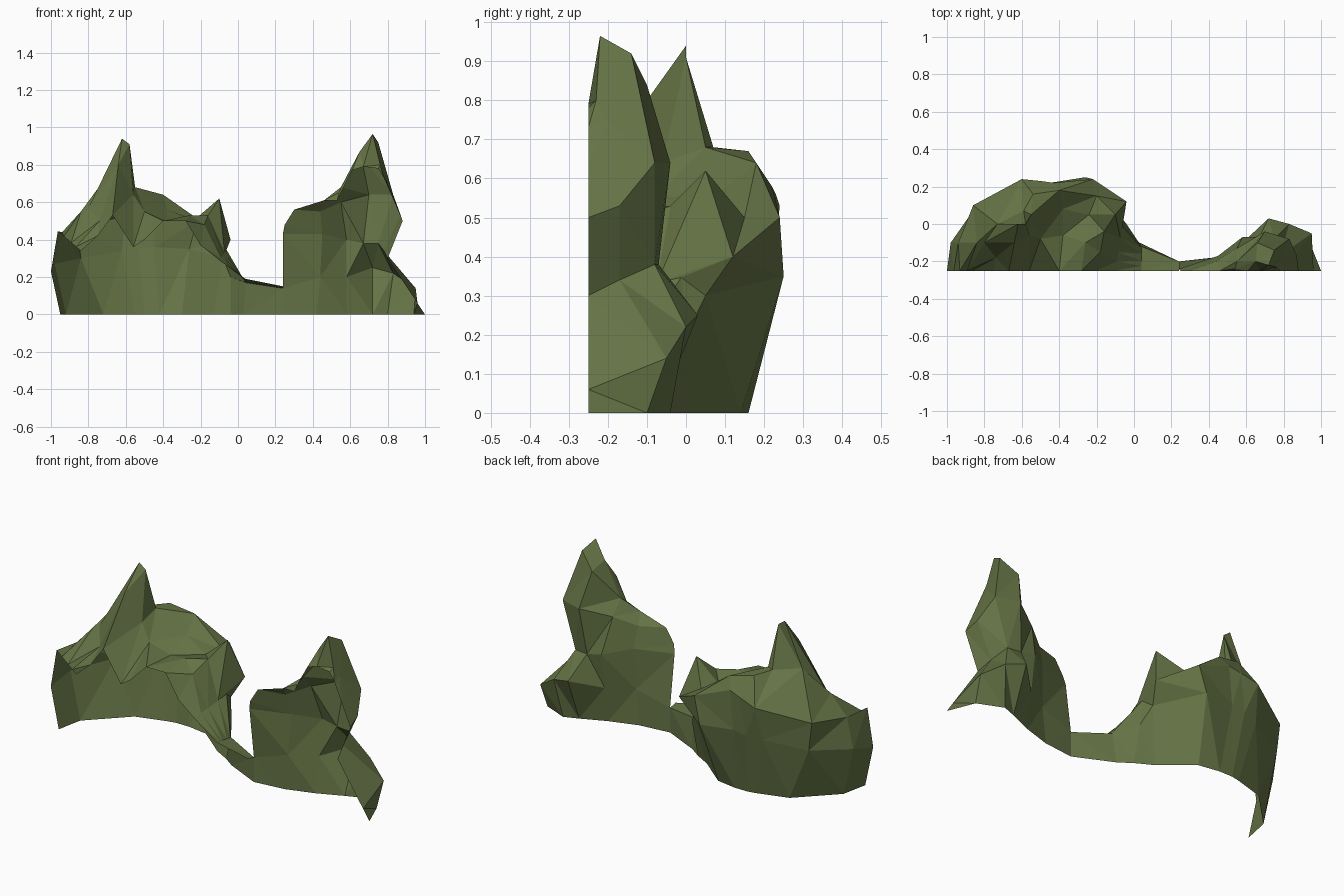
import bpy
import bmesh
from mathutils import Vector

cube = bpy.data.objects.get("Cube")
if cube:
    bpy.data.objects.remove(cube, do_unlink=True)

FRONT = -0.25  # the rock is sliced flat along this plane

moss = bpy.data.materials.new("moss green")
moss.use_nodes = True
moss.diffuse_color = (0.13, 0.172, 0.06, 1)
shader = next(n for n in moss.node_tree.nodes if n.type == "BSDF_PRINCIPLED")
shader.inputs["Base Color"].default_value = moss.diffuse_color
shader.inputs["Roughness"].default_value = 0.9


def on_ground(*pairs):
    """Contour lying on the ground, given as x and y."""
    return [Vector((x, y, 0)) for x, y in pairs]


def on_front(*pairs):
    """Contour lying in the front slice, given as x and z."""
    return [Vector((x, FRONT, z)) for x, z in pairs]


def between(edge, amount):
    """Point part of the way along a straight edge."""
    start, end = edge
    return Vector(start).lerp(Vector(end), amount)


def loft(name, contours):
    """Skin an open faceted shell over contours running from foot to lip."""
    bm = bmesh.new()
    rows = [[bm.verts.new(point) for point in contour] for contour in contours]
    for lower, upper in zip(rows, rows[1:]):
        for i in range(len(lower) - 1):
            bm.faces.new((lower[i + 1], lower[i], upper[i], upper[i + 1]))
    bmesh.ops.remove_doubles(bm, verts=bm.verts, dist=0.002)
    bmesh.ops.triangulate(bm, faces=bm.faces, quad_method="SHORT_EDGE")
    mesh = bpy.data.meshes.new(name)
    bm.to_mesh(mesh)
    bm.free()
    mesh.materials.append(moss)
    rock = bpy.data.objects.new(name, mesh)
    bpy.context.collection.objects.link(rock)
    return rock


# Straight edges that the roof contours of the broad mound start and end on
brow_edge = on_front((-.97, .45), (-.84, .34))
notch_edge = [(-.06, 0, .35), (-.1, FRONT, .29)]
saddle_edge = [(.04, -.12, .17), (.04, FRONT, .19)]


def roof(amount, *points):
    """Roof contour of the broad mound, tied to its three bounding edges."""
    return [between(brow_edge, amount), *points,
            between(notch_edge, amount), between(saddle_edge, amount)]


# Broad mound: bulging back wall, narrow peak, pitted roof, open front
foot = on_ground((-.95, FRONT), (-.92, -.1), (-.72, .1), (-.55, .15), (-.5, .16),
                 (-.42, .16), (-.3, .14), (-.13, 0), (-.04, -.05), (.03, -.1))
belly = [(-1, FRONT, .23), (-.98, -.1, .27), (-.84, .1, .3), (-.62, .2, .34),
         (-.53, .22, .35), (-.45, .22, .36), (-.26, .25, .35), (-.08, .05, .3),
         (-.04, 0, .2), saddle_edge[0]]
shoulder = roof(0.05, (-.94, -.1, .44), (-.86, .1, .46), (-.6, .24, .53),
                (-.5, .23, .56), (-.43, .22, .58), (-.22, .24, .5), (-.04, .12, .4))
crest = roof(0.3, (-.84, -.1, .55), (-.73, 0, .7), (-.59, .07, .68),
             (-.54, .16, .67), (-.4, .18, .64), (-.2, .15, .5), (-.1, .05, .62))
peak = roof(0.6, (-.8, -.1, .57), (-.62, 0, .94), (-.58, 0, .91),
            (-.55, .05, .68), (-.38, .08, .56), (-.24, .05, .5), (-.16, -.04, .53))
hollow = roof(0.8, (-.74, -.18, .5), (-.64, -.1, .8), (-.56, -.06, .64),
              (-.5, -.08, .55), (-.38, -.06, .5), (-.26, -.1, .53), (-.18, -.15, .48))
lip = roof(1, *on_front((-.75, .42), (-.67, .53), (-.56, .36), (-.5, .4),
                        (-.4, .5), (-.28, .5), (-.2, .37)))
loft("broad_mound", [foot, belly, shoulder, crest, peak, hollow, lip])

# Slim tower: thin wall, pinched waist, pointed top and a low spur at its side
outer_edge = on_front((.88, .5), (.78, .73))
ridge = on_front((.3, .56), (.46, .61))
foot = on_ground((.24, -.2), (.42, -.18), (.58, -.13), (.72, -.07),
                 (.8, -.04), (.94, -.1), (1, FRONT))
ledge = [(.24, -.2, .14), (.44, -.18, .2), (.58, -.1, .2), (.72, .03, .25),
         (.83, 0, .22), (.95, -.05, .14), (.96, FRONT, .06)]
waist = [(.24, -.24, .43), (.45, -.17, .43), (.58, -.07, .4), (.67, -.07, .38),
         (.75, -.08, .38), (.78, -.17, .34), (.8, FRONT, .3)]
shoulder = [(.25, FRONT, .48), (.44, -.2, .55), (.55, -.13, .6), (.7, -.04, .64),
            (.83, -.08, .64), (.87, -.17, .53), outer_edge[0]]
crest = [*ridge, (.55, -.2, .68), (.66, -.1, .84),
         (.75, -.14, .92), (.78, -.2, .75), between(outer_edge, 0.6)]
peak = [*ridge, (.54, -.24, .65), (.65, -.2, .87),
        (.72, -.22, .965), (.76, -.23, .8), outer_edge[1]]
lip = [*ridge, *on_front((.53, .61), (.61, .77), (.67, .79), (.75, .78)),
       outer_edge[1]]
loft("slim_tower", [foot, ledge, waist, shoulder, crest, peak, lip])

# Low saddle joining the two
loft("saddle", [on_ground((.03, -.1), (.24, -.2)),
                [saddle_edge[0], (.24, -.2, .14)],
                [saddle_edge[1], (.24, FRONT, .15)]])
